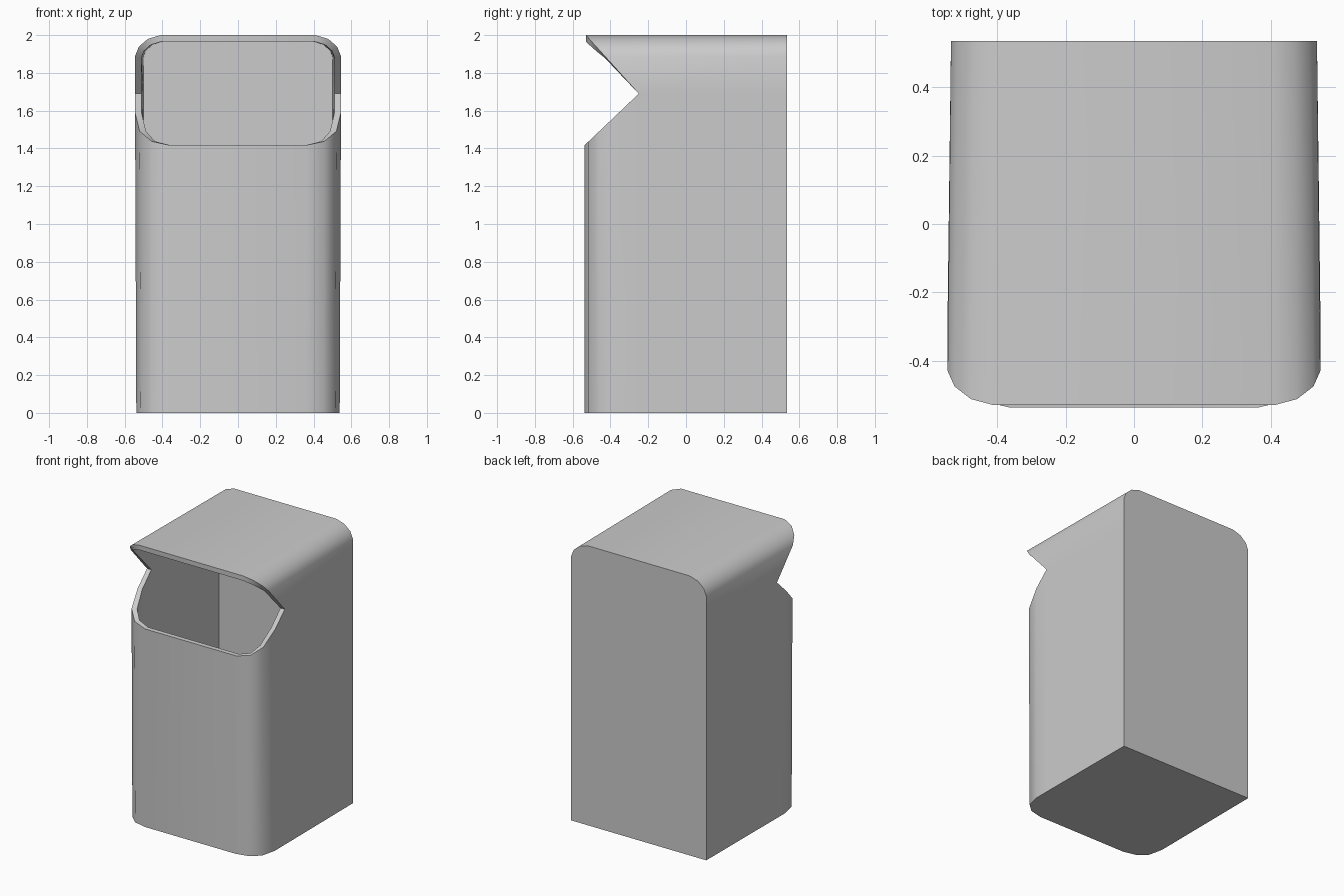
import bpy, bmesh, math

if "Cube" in bpy.data.objects:
    bpy.data.objects.remove(bpy.data.objects["Cube"])

HINGE_Y, HINGE_Z, BACK_Y = -0.25, 1.69, 0.535
WALL = 0.034


def mirrored(half):
    """Half profile (right side to middle) continued on the left."""
    return half + [(-x, v) for x, v in reversed(half)]


# Front wall plan (x, y) and roof section (x, z), starting at the right notch point
plan = mirrored([(0.545, HINGE_Y), (0.545, -0.355), (0.521, -0.459),
                 (0.458, -0.515), (0.362, -0.537)])
roof = mirrored([(0.545, HINGE_Z), (0.545, 1.889), (0.525, 1.939),
                 (0.477, 1.98), (0.41, 2.0)])

# Slanted cuts forming the V-shaped mouth
def rim_z(y):
    return HINGE_Z + (y - HINGE_Y) * (HINGE_Z - 1.417) / 0.287

def rim_y(z):
    return HINGE_Y - (z - HINGE_Z) * 0.28 / 0.31


bm = bmesh.new()
new = lambda x, y, z: bm.verts.new((x, y, z))

# Front wall and roof strips, sharing the two notch points
wall_top = [new(x, y, rim_z(y)) for x, y in plan]
wall_bottom = [new(x * 0.988, y, 0) for x, y in plan]
roof_front = [wall_top[0]] + [new(x, rim_y(z), z) for x, z in roof[1:-1]] + [wall_top[-1]]
roof_back = [new(x * 0.982, BACK_Y, z) for x, z in roof]
base_back = [new(0.535, BACK_Y, 0), new(-0.535, BACK_Y, 0)]

for a, b in ((wall_top, wall_bottom), (roof_front, roof_back)):
    for i in range(len(a) - 1):
        bm.faces.new((a[i], a[i + 1], b[i + 1], b[i]))

# Side panels, back and floor
for i in (0, -1):
    bm.faces.new((wall_bottom[i], wall_top[i], roof_back[i], base_back[i]))
bm.faces.new(roof_back + base_back[::-1])
bm.faces.new(wall_bottom + base_back[::-1])
bmesh.ops.recalc_face_normals(bm, faces=bm.faces)
if next(f for f in bm.faces if len(f.verts) > 4 and all(v.co.z < 0.01 for v in f.verts)).normal.z > 0:
    bmesh.ops.reverse_faces(bm, faces=bm.faces)

mesh = bpy.data.meshes.new("bin_shell")
bm.to_mesh(mesh)
bm.free()
shell = bpy.data.objects.new("bin_shell", mesh)
bpy.context.collection.objects.link(shell)

# Inward wall thickness
solid = shell.modifiers.new("wall", 'SOLIDIFY')
solid.thickness = WALL
solid.offset = -1
solid.use_even_offset = True
bpy.context.view_layer.objects.active = shell
shell.select_set(True)
bpy.ops.object.modifier_apply(modifier=solid.name)
bpy.ops.object.shade_smooth_by_angle(angle=math.radians(45))
